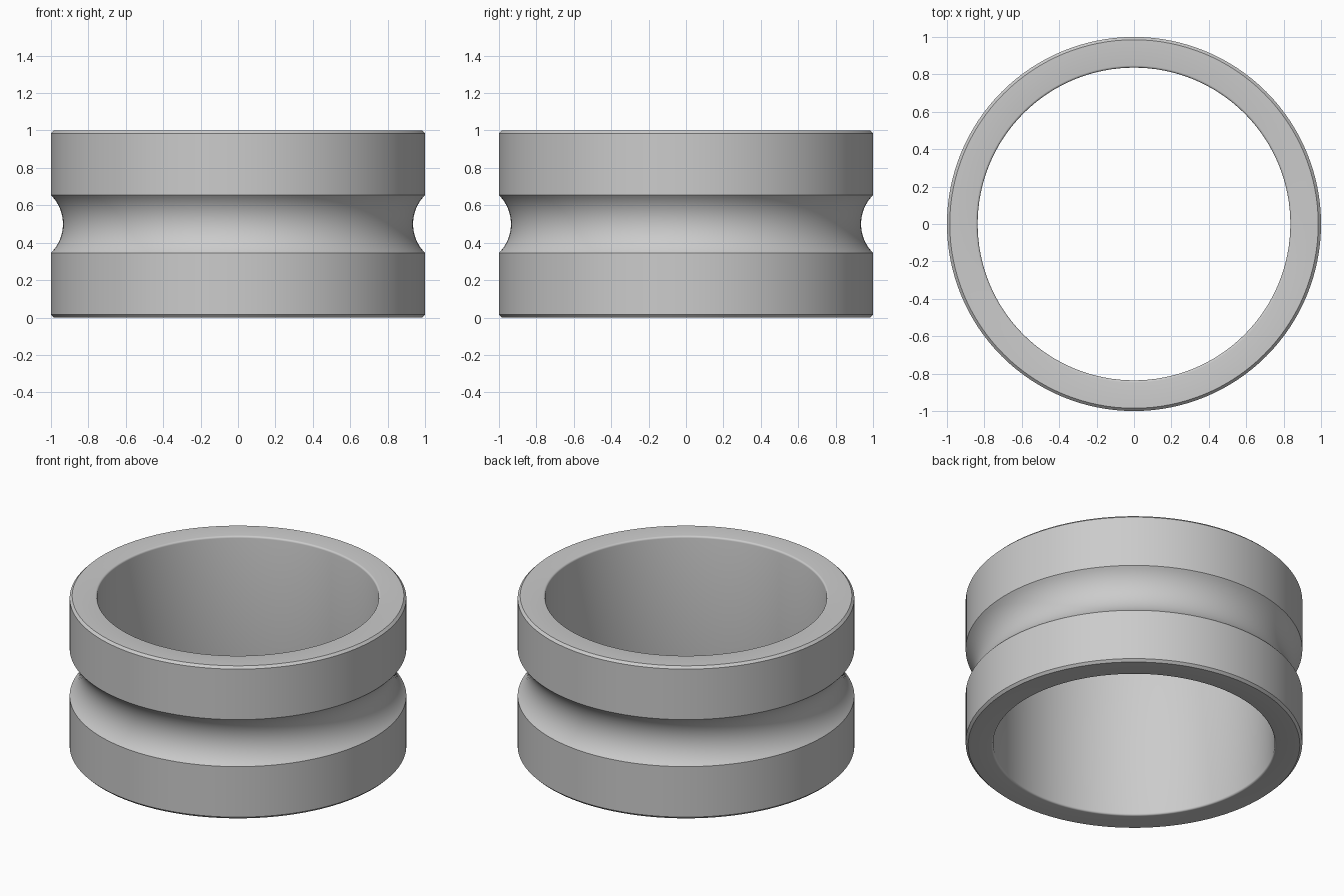
import bpy, bmesh, math

if "Cube" in bpy.data.objects:
    bpy.data.objects.remove(bpy.data.objects["Cube"])

STEPS = 128
R_OUT, R_IN, H = 1.0, 0.836, 1.0
CHAMFER, ROUND = 0.015, 0.012
HALF, DEPTH = 0.154, 0.064          # groove half height and depth


def arc(cx, cz, r, a0, a1, n):
    return [(cx + r * math.cos(a0 + (a1 - a0) * i / n),
             cz + r * math.sin(a0 + (a1 - a0) * i / n)) for i in range(n + 1)]


# Closed cross-section, counter-clockwise in (radius, z)
gr = (HALF**2 + DEPTH**2) / (2 * DEPTH)
ga = math.asin(HALF / gr)
profile = [(R_OUT - CHAMFER, 0), (R_OUT, CHAMFER)]
profile += arc(R_OUT - DEPTH + gr, H / 2, gr, math.pi + ga, math.pi - ga, 20)
profile += [(R_OUT, H - CHAMFER), (R_OUT - CHAMFER, H)]
profile += arc(R_IN + ROUND, H - ROUND, ROUND, math.pi / 2, math.pi, 4)
profile += arc(R_IN + ROUND, ROUND, ROUND, math.pi, 1.5 * math.pi, 4)

# Revolve the cross-section into the ring band
bm = bmesh.new()
verts = [bm.verts.new((r, 0, z)) for r, z in profile]
edges = [bm.edges.new((verts[i], verts[(i + 1) % len(verts)])) for i in range(len(verts))]
bmesh.ops.spin(bm, geom=verts + edges, cent=(0, 0, 0), axis=(0, 0, 1),
               angle=2 * math.pi, steps=STEPS, use_duplicate=False)
bmesh.ops.remove_doubles(bm, verts=bm.verts[:], dist=0.0001)
bmesh.ops.recalc_face_normals(bm, faces=bm.faces[:])
mesh = bpy.data.meshes.new("grooved_ring")
bm.to_mesh(mesh)
bm.free()

ring = bpy.data.objects.new("grooved_ring", mesh)
bpy.context.collection.objects.link(ring)

# Plain grey
grey = bpy.data.materials.new("light grey")
grey.diffuse_color = (0.6, 0.6, 0.6, 1)
grey.use_nodes = True
grey.node_tree.nodes["Principled BSDF"].inputs["Base Color"].default_value = grey.diffuse_color
mesh.materials.append(grey)

bpy.context.view_layer.objects.active = ring
ring.select_set(True)
bpy.ops.object.shade_smooth_by_angle(angle=math.radians(30))
